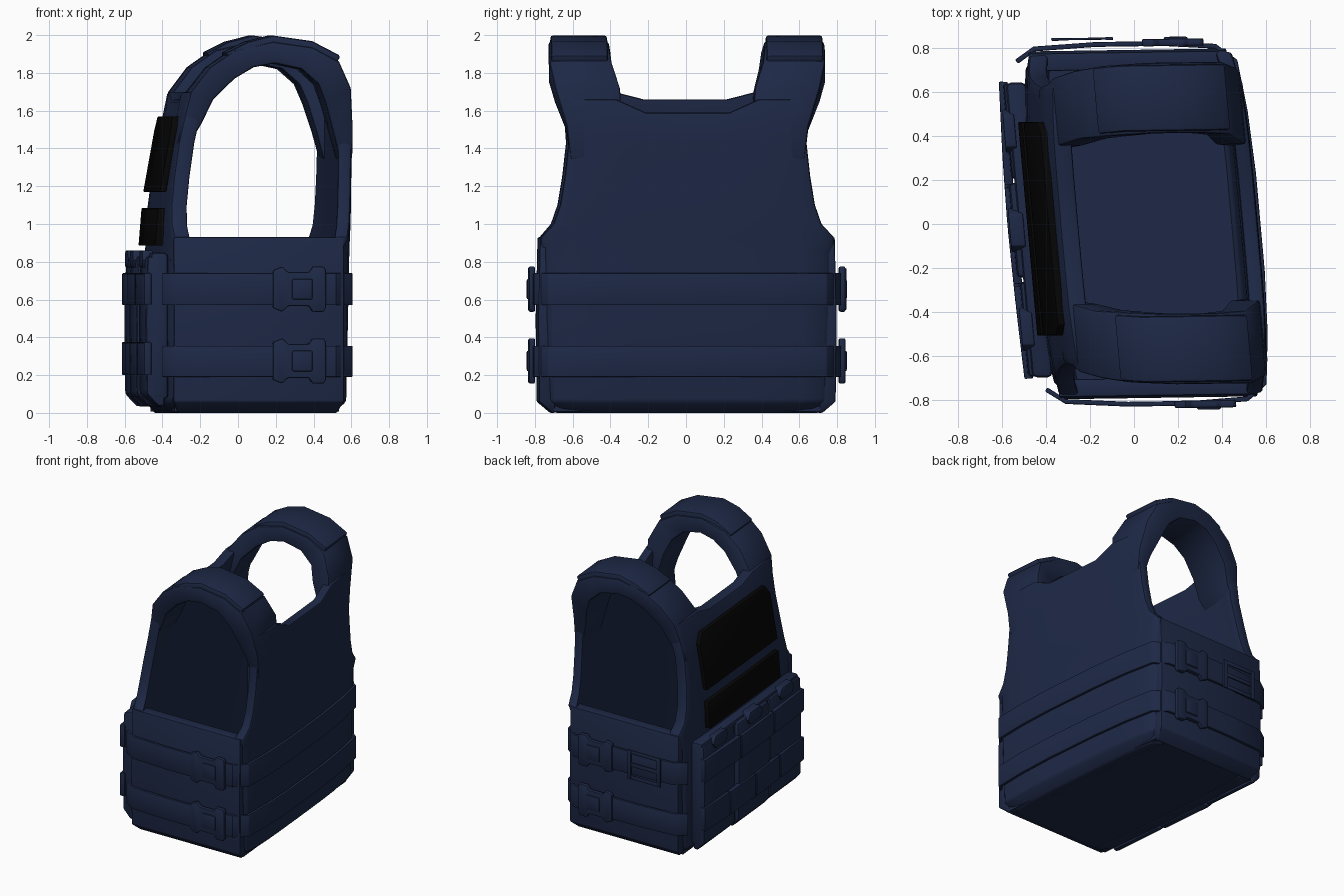
import bpy, bmesh, math

if "Cube" in bpy.data.objects:
    bpy.data.objects.remove(bpy.data.objects["Cube"])


def material(name, col):
    m = bpy.data.materials.new(name)
    m.diffuse_color = (*col, 1)
    m.use_nodes = True
    m.node_tree.nodes["Principled BSDF"].inputs["Base Color"].default_value = m.diffuse_color
    return m


NAVY = material("navy_fabric", (0.0125, 0.0215, 0.061))
BLACK = material("black_patch", (0.0018, 0.0018, 0.0018))


def loft(name, rings, bevel=0.012, mat=NAVY, mirror=False):
    """Skin closed rings, cap both ends with strips, skew to the vest's slight twist."""
    bm = bmesh.new()
    m = len(rings[0])
    for s in ((1, -1) if mirror else (1,)):
        vs = [[bm.verts.new((x, y * s, z)) for x, y, z in r] for r in rings]
        for a, b in zip(vs, vs[1:]):
            for i in range(m):
                j = (i + 1) % m
                bm.faces.new((a[i], a[j], b[j], b[i]))
        for r in (vs[0], vs[-1]):
            for i in range(m // 2 - 1):
                bm.faces.new((r[i], r[i + 1], r[m - 2 - i], r[m - 1 - i]))
    for v in bm.verts:
        x, y = v.co.x, v.co.y
        v.co.x = x - 0.09 * y
        v.co.y = y + 0.015 * x
    bmesh.ops.recalc_face_normals(bm, faces=bm.faces)
    if bevel:
        sharp = [e for e in bm.edges if e.is_manifold and e.calc_face_angle(0) > 0.7]
        bmesh.ops.bevel(bm, geom=sharp, offset=bevel, segments=2, profile=0.5,
                        affect='EDGES', clamp_overlap=True)
        bmesh.ops.recalc_face_normals(bm, faces=bm.faces)
    me = bpy.data.meshes.new(name)
    bm.to_mesh(me)
    bm.free()
    me.materials.append(mat)
    ob = bpy.data.objects.new(name, me)
    bpy.context.collection.objects.link(ob)
    bpy.ops.object.select_all(action='DESELECT')
    ob.select_set(True)
    bpy.context.view_layer.objects.active = ob
    bpy.ops.object.shade_smooth_by_angle(angle=math.radians(32))
    return ob


def box(name, x0, x1, y0, y1, z0, z1, **kw):
    return loft(name, [[(x0, y0, z), (x1, y0, z), (x1, y1, z), (x0, y1, z)] for z in (z0, z1)], **kw)


def belt(name, path, z0, z1, t=0.02, **kw):
    """Upright band following a plan path; thickness grows to the path's right."""
    rings = []
    for i, (x, y) in enumerate(path):
        a, b = path[max(i - 1, 0)], path[min(i + 1, len(path) - 1)]
        dx, dy = b[0] - a[0], b[1] - a[1]
        l = math.hypot(dx, dy)
        ox, oy = x + dy / l * t, y - dx / l * t
        rings.append([(ox, oy, z0), (ox, oy, z1), (x, y, z1), (x, y, z0)])
    return loft(name, rings, **kw)


def panel(name, side, rows, thick, neck_rise):
    """Body panel from rows of (z, half width, outer x), bowed, with eased lower corners."""
    cols = (-1, -0.92, -0.78, -0.58, -0.34, 0, 0.34, 0.58, 0.78, 0.92, 1)
    rings = []
    for k, (z, w, xo) in enumerate(rows):
        out, inn = [], []
        for t in cols:
            y = t * w
            bow = 0.04 * (y / 0.75) ** 4
            corner = 0.04 if abs(t) == 1 and z < 0.9 else 0
            zz = z + (neck_rise if k == len(rows) - 1 and abs(t) > 0.5 else 0)
            out.append((xo - side * (bow + corner), y, zz))
            inn.append((xo - side * (bow + thick), y, zz))
        rings.append(out + inn[::-1])
    return loft(name, rings, bevel=0.015)


# Front and back body panels
panel("front_panel", -1, [(0.0, .69, -.40), (.06, .76, -.455), (.5, .775, -.46), (.85, .775, -.455),
      (.93, .77, -.45), (1.0, .71, -.448), (1.1, .675, -.44), (1.25, .65, -.42),
      (1.43, .63, -.39), (1.66, .65, -.335)], 0.085, 0.04)
panel("back_panel", 1, [(0.0, .69, .47), (.06, .77, .535), (.5, .78, .545), (.85, .78, .552),
      (.93, .775, .555), (1.0, .71, .558), (1.1, .675, .56), (1.25, .65, .562),
      (1.43, .63, .562), (1.59, .65, .56)], 0.07, 0.07)

# Side panels and floor
loft("side_panels", [[(-.41 + i, .70, z), (.49 - i, .70, z), (.49 - i, o, z), (-.41 + i, o, z)]
     for z, o, i in ((0, .715, .03), (.06, .785, 0), (.5, .79, 0), (.93, .78, 0))],
     bevel=0.015, mirror=True)
box("floor", -.40, .47, -.705, .705, 0.008, 0.04, bevel=0)

# Shoulder straps: outer x, z, inner x, z, inner and outer y
strap = [(-.38, 1.42, -.315, 1.42, .36, .62), (-.345, 1.55, -.25, 1.53, .35, .635),
         (-.31, 1.70, -.19, 1.66, .36, .67),
         (-.21, 1.83, -.08, 1.77, .39, .70), (-.08, 1.92, .02, 1.83, .40, .72),
         (.12, 1.965, .13, 1.85, .41, .73), (.33, 1.935, .27, 1.82, .41, .73),
         (.47, 1.86, .36, 1.74, .40, .73), (.535, 1.72, .40, 1.64, .355, .70),
         (.55, 1.52, .445, 1.49, .35, .64), (.55, 1.34, .485, 1.34, .36, .62)]
pad = [(-.13, 1.905, -.09, 1.85, .41, .71), (-.01, 1.965, .02, 1.90, .42, .72),
       (.12, 1.998, .13, 1.93, .42, .72), (.33, 1.968, .30, 1.90, .42, .72),
       (.48, 1.89, .44, 1.82, .42, .72)]
for name, st in (("shoulder_straps", strap), ("shoulder_pads", pad)):
    loft(name, [[(xo, a, zo), (xo, b, zo), (xi, b, zi), (xi, a, zi)]
                for xo, zo, xi, zi, a, b in st], bevel=0.014, mirror=True)

# Waist belts wrapping the sides and back
half = [(-.46, -.735), (-.38, -.79), (-.1, -.806), (.2, -.806), (.44, -.79),
        (.515, -.73), (.54, -.5), (.552, -.22)]
path = half + [(x, -y) for x, y in half[::-1]]
for z0, z1 in ((.19, .355), (.57, .74)):
    belt("waist_belt", path, z0, z1, 0.022, bevel=0.006)

# Side release buckles
for zc in (.275, .655):
    top = [(-.14, .10), (-.09, .12), (-.06, .09), (.05, .09), (.07, .12), (.13, .12), (.14, .10)]
    prof = top + [(x, -z) for x, z in top[::-1]]
    loft("buckles", [[(.25 + x, y, zc + z) for x, z in prof] for y in (.805, .838)],
         bevel=0.008, mirror=True)
    box("buckle_tongues", .21, .32, .82, .847, zc - .055, zc + .055, mirror=True, bevel=0.01)

# Open clip frame on one side
for x in (-.30, -.055):
    box("clip_upright", x, x + .035, .836, .85, .545, .765, bevel=0.004)
for z in (.545, .64, .735):
    box("clip_bar", -.30, -.02, .838, .848, z, z + .03, bevel=0.004)


# Hook-and-loop patches on the front
def patch(name, outline, x_at, thick):
    loft(name, [[(x_at(z) - d, y, z) for y, z in outline] for d in (0, thick)],
         bevel=0.006, mat=BLACK)


patch("upper_patch", [(-.50, 1.17), (-.50, 1.50), (-.45, 1.57), (.42, 1.57), (.47, 1.50), (.47, 1.17)],
      lambda z: -.425 + (z - 1.17) * .18, .035)
patch("lower_patch", [(-.50, .885), (-.50, 1.085), (.47, 1.085), (.47, .885)],
      lambda z: -.44 + (z - .885) * .08, .045)

# Front pouch carrier with three pouches
box("pouch_carrier", -.525, -.43, -.69, .65, .07, .85, bevel=0.025)
for y0, y1, x in ((.21, .65, -.54), (-.24, .20, -.555), (-.69, -.25, -.545)):
    loft("front_pouch", [[(x + i, y0 + .005, z), (x + i, y1 - .005, z), (-.45, y1 - .005, z), (-.45, y0 + .005, z)]
         for z, i in ((.035, .06), (.10, 0), (.5, -.005), (.83, .005))], bevel=0.02)
    # scalloped pull tab at the pouch mouth
    yc = (y0 + y1) / 2
    tab = [(-.07, .86), (.07, .86), (.10, .81), (.07, .77), (-.07, .77), (-.10, .81)]
    loft("pouch_tab", [[(xx, yc + y, z) for y, z in tab] for xx in (x - .012, -.50)], bevel=0.006)

# Webbing across the pouches, in staggered pieces
curve = [(-.555, .66), (-.57, .3), (-.575, 0), (-.57, -.35), (-.56, -.70)]


def on_curve(y):
    for (xa, ya), (xb, yb) in zip(curve, curve[1:]):
        if yb <= y <= ya:
            return xa + (xb - xa) * (y - ya) / (yb - ya)


for z0, z1, cuts in ((.20, .375, (.66, .33, -.02, -.36, -.70)), (.57, .74, (.66, .18, -.27, -.70))):
    for a, b in zip(cuts, cuts[1:]):
        ys = [a - .005 + (b - a + .01) * k / 3 for k in range(4)]
        belt("front_webbing", [(on_curve(y), y) for y in ys], z0, z1, -0.04, bevel=0.006)
